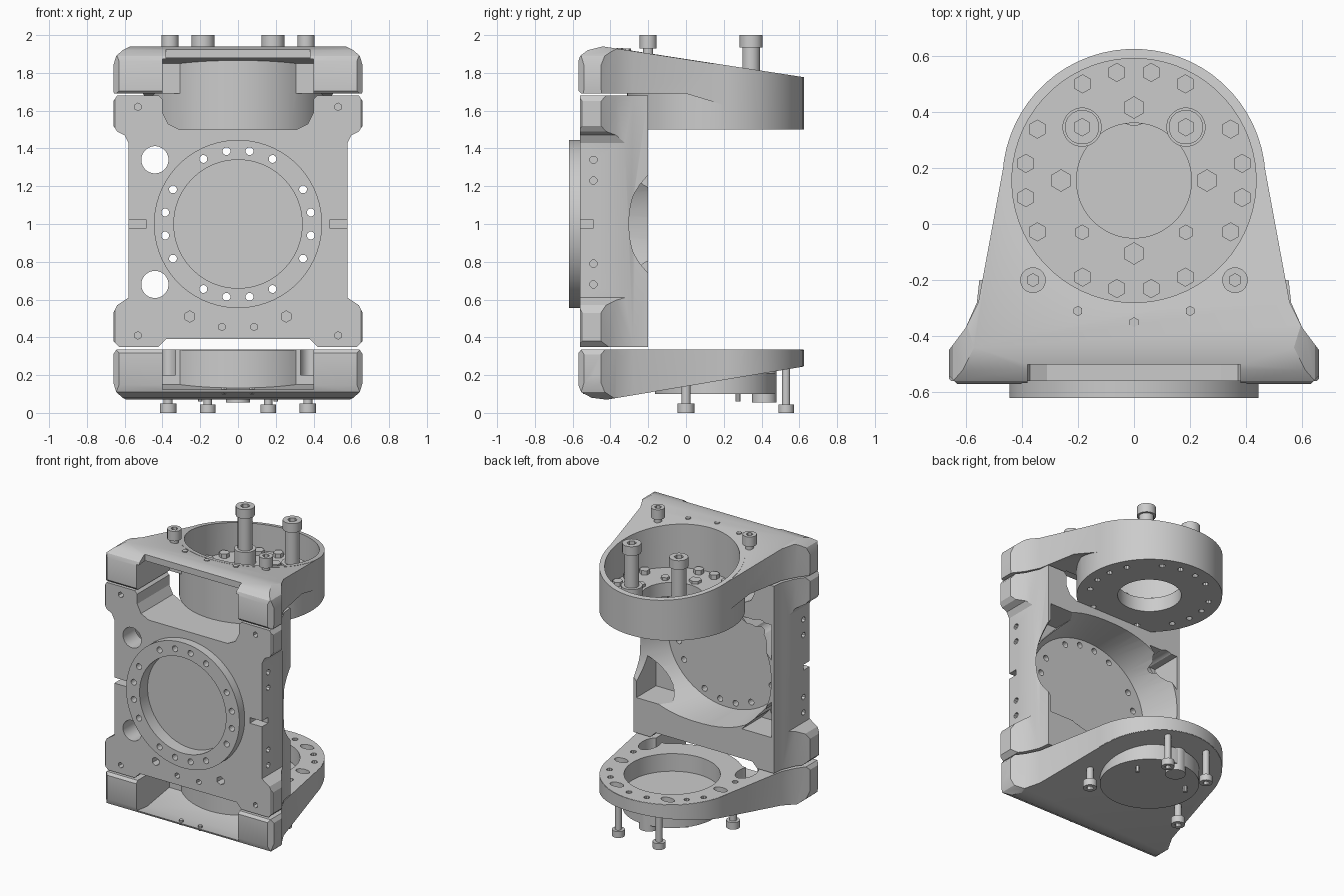
import bpy, bmesh, math
from math import sin, cos, radians, pi, copysign

if "Cube" in bpy.data.objects:
    bpy.data.objects.remove(bpy.data.objects["Cube"])

CY = 0.155                      # hub axis position in y
FLOOR = 1.6                     # upper hub floor height
RING = [s + a for s in (0, 180) for a in (9, 28, 62, 81, 99, 118, 152, 171)]


def prism(name, pts, axis, lo, hi, pts2=None):
    """Extrude a 2D outline along an axis; pts2 is an optional end outline."""
    place = {'x': lambda p, t: (t, p[0], p[1]),
             'y': lambda p, t: (p[0], t, p[1]),
             'z': lambda p, t: (p[0], p[1], t)}[axis]
    bm = bmesh.new()
    a = [bm.verts.new(place(p, lo)) for p in pts]
    b = [bm.verts.new(place(p, hi)) for p in (pts2 or pts)]
    n = len(a)
    bm.faces.new(a)
    bm.faces.new(b[::-1])
    for i in range(n):
        bm.faces.new((a[i], b[i], b[(i + 1) % n], a[(i + 1) % n]))
    bmesh.ops.recalc_face_normals(bm, faces=bm.faces)
    me = bpy.data.meshes.new(name)
    bm.to_mesh(me)
    bm.free()
    ob = bpy.data.objects.new(name, me)
    bpy.context.collection.objects.link(ob)
    return ob


def ring(c, r, n=64, rz=None, e=1):
    """Ellipse outline; e below 1 makes it squarer."""
    rz = rz or r
    ang = [2 * pi * (i + .5) / n for i in range(n)]
    sp = lambda v: copysign(abs(v) ** e, v)
    return [(c[0] + r * sp(cos(t)), c[1] + rz * sp(sin(t))) for t in ang]


def cyl(name, c, r, axis, lo, hi, n=64):
    return prism(name, ring(c, r, n), axis, lo, hi)


def box(name, x0, x1, y0, y1, z0, z1):
    return prism(name, [(x0, y0), (x1, y0), (x1, y1), (x0, y1)], 'z', z0, z1)


def mirror(half):
    return half + [(-a, b) for a, b in reversed(half)]


def combine(ob, others, op='DIFFERENCE'):
    bpy.context.view_layer.objects.active = ob
    for o in others:
        m = ob.modifiers.new('bool', 'BOOLEAN')
        m.operation, m.object, m.solver = op, o, 'EXACT'
        bpy.ops.object.modifier_apply(modifier=m.name)
        bpy.data.objects.remove(o, do_unlink=True)


def around(c, r, angles):
    return [(c[0] + r * cos(radians(a)), c[1] + r * sin(radians(a))) for a in angles]


# ---- main upright frame ----
front = mirror([(.38, .39), (.42, .35), (.63, .35), (.66, .38), (.66, .53), (.64, .57), (.58, .61),
                (.58, 1.43), (.6, 1.47), (.64, 1.49), (.66, 1.52), (.66, 1.65), (.64, 1.68),
                (.42, 1.68), (.40, 1.66), (.40, 1.59), (.37, 1.53), (.31, 1.5)])
frame = prism('main_frame', front, 'y', -.56, -.2)
plan = mirror([(.64, -.57), (.66, -.55), (.66, -.45), (.6, -.37), (.56, -.28), (.55, -.19)])
combine(frame, [prism('c', plan, 'z', .2, 1.8)], 'INTERSECT')
cuts = [prism('c', ring((0, 1), .47, 64, .43), 'y', -.47, -.15, ring((.06, 1), .6, 64, .45, .85)),  # rear bowl
        cyl('c', (0, 1), .34, 'y', -.7, -.53)]                                                 # front recess
cuts += [cyl('c', (-.44, z), .072, 'y', -.7, -.1, 32) for z in (.68, 1.34)]
for s in (-1, 1):
    cuts.append(box('c', s * .54 - .055, s * .54 + .055, -.7, -.49, .98, 1.02))
    # triangular rear corner pockets
    cuts += [prism('c', [(s * .3, 1 + t * .4), (s * .53, 1 + t * .4), (s * .53, 1 + t * .15)], 'y', -.42, -.1)
             for t in (-1, 1)]
    cuts += [cyl('c', (s * x, z), r, 'y', -.7, -.5, 6) for x, z, r in
             ((.53, 1.62, .02), (.53, .41, .02), (.255, .51, .03), (.085, .455, .02))]
    cuts += [cyl('c', (-.49, z), .02, 'x', s * .59 - .05, s * .59 + .05, 8) for z in (.68, .79, 1.23, 1.34)]
combine(frame, cuts)

# ---- front flange with bolt holes ----
flange = cyl('front_flange', (0, 1), .445, 'y', -.62, -.555)
combine(flange, [cyl('c', (0, 1), .34, 'y', -.7, -.5)])
holes = around((0, 1), .39, RING)
for ob, lo, hi in ((flange, -.7, -.5), (frame, -.6, -.4)):
    combine(ob, [cyl('c', p, .021, 'y', lo, hi, 12) for p in holes])

# ---- the two arms share one plan outline ----
arc = [(.467 * cos(radians(a)), CY + .467 * sin(radians(a))) for a in range(8, 90, 5)]
arm_plan = mirror([(.63, -.57), (.66, -.54), (.66, -.45), (.6, -.37), (.555, -.28)] + arc)


def arm(name, side, face, window, z0, z1, hub_lo, hub_hi, slope):
    ob = prism(name, arm_plan, 'z', z0, z1)
    combine(ob, [prism('c', side, 'x', -1, 1), prism('c', mirror(face), 'y', -1, 1)], 'INTERSECT')
    combine(ob, [prism('c', window, 'x', -.4, .4)])
    hub = cyl('hub', (0, CY), .469, 'z', hub_lo, hub_hi)
    combine(hub, [prism('c', slope, 'x', -1, 1)], 'INTERSECT')
    combine(ob, [hub], 'UNION')
    return ob


upper = arm('upper_arm',
            [(-.575, 1.71), (-.555, 1.69), (0, 1.69), (.2, 1.63), (.65, 1.6), (.65, 1.771),
             (-.44, 1.94), (-.52, 1.92), (-.56, 1.89), (-.575, 1.85)],
            [(.63, 1.4), (.66, 1.72), (.66, 1.84), (.645, 1.89), (.61, 1.92), (.55, 1.95)],
            [(-.7, 1.5), (-.7, 1.86), (-.45, 1.885), (-.2, 1.85), (-.2, 1.5)],
            1.55, 2, 1.5, 2,
            [(-.6, 1.4), (.65, 1.4), (.65, 1.773), (-.6, 1.966)])
combine(upper, [cyl('c', (0, CY), .435, 'z', FLOOR, 2.2), cyl('c', (0, CY), .205, 'z', 1.3, 1.9),
                box('c', -.38, .38, -.7, -.5, 1.6, 2.2)])          # last: set-back front edge
combine(upper, [cyl('c', p, .02, 'z', 1.4, 1.53, 10) for p in around((0, CY), .39, RING)])

lower = arm('lower_arm',
            [(-.575, .31), (-.555, .335), (.65, .335), (.65, .25), (-.42, .07), (-.5, .08), (-.555, .11), (-.575, .16)],
            [(.55, .05), (.61, .08), (.645, .11), (.66, .16), (.66, .31), (.64, .34)],
            [(-.7, .5), (-.7, .14), (-.45, .11), (-.2, .15), (-.2, .5)],
            .03, .4, 0, .333,
            [(-.6, .333), (.65, .333), (.65, .252), (-.6, .042)])
cuts = [cyl('c', (0, CY), .31, 'z', .2, .5)]
for s in (-1, 1):
    cuts += [prism('c', ring((s * .38, -.14), .06, 24, .1), 'z', .2, .5)]
    cuts += [prism('c', ring((s * x, y), .05, 20, .03), 'z', .27, .5) for x, y in ((.2, .49), (.39, .17))]
    cuts += [cyl('c', (s * x, y), .02, 'z', .25, .5, 10) for x, y in ((.07, .54), (.3, .42), (.37, .33), (.4, .02))]
combine(lower, cuts)

# ---- disc and motor stub under the lower arm ----
cyl('lower_disc', (0, CY), .32, 'z', .1, .21)
cyl('lower_stub', (0, .415), .065, 'z', .055, .26, 32)

# ---- bolts on the upper hub floor ----
for i, p in enumerate(around((0, CY), .39, RING)):
    cyl(f'hub_bolt_{i}', p, .034, 'z', FLOOR - .01, FLOOR + .03, 6)
for i, p in enumerate(around((0, CY), .26, (0, 90, 180, 270))):
    cyl(f'inner_bolt_{i}', p, .04, 'z', FLOOR - .01, FLOOR + .02, 6)


# ---- mirrored studs: (x, y, stem radius, stem z range, head radius, head z range) ----
def stud(name, x, y, r, z0, z1, hr, h0, h1):
    for s in (-1, 1):
        ob = cyl(name, (s * x, y), r, 'z', z0, z1, 16)
        head = cyl('head', (s * x, y), hr, 'z', h0, h1, 16)
        combine(ob, [head], 'UNION')
        sock = cyl('c', (s * x, y), hr * .5, 'z', *((h1 - .03, 2.1) if h1 > 1 else (-.1, h0 + .03)), 6)
        combine(ob, [sock])


stud('upper_rear_stud', .185, .345, .048, FLOOR - .01, 1.95, .062, 1.935, 2)
stud('upper_front_stud', .36, -.2, .027, 1.86, 1.95, .046, 1.93, 2)
stud('lower_front_stud', .37, 0, .024, .03, .2, .045, 0, .05)
stud('lower_rear_stud', .16, .53, .022, .03, .28, .042, 0, .045)
for s in (-1, 1):
    cyl('upper_rear_collar', (s * .185, .345), .07, 'z', FLOOR - .01, FLOOR + .1, 24)
    cyl('lower_pin', (s * .2, .275), .014, 'z', .06, .2, 8)
    cyl('inner_small_bolt', (s * .185, -.03), .028, 'z', FLOOR - .01, FLOOR + .02, 6)
    cyl('outer_screw', (s * .2, -.31), .018, 'z', 1.88, 1.928, 6)
    cyl('floor_screw', (s * .075, -.53), .015, 'z', .1, .135, 6)
cyl('outer_screw', (0, -.35), .018, 'z', 1.88, 1.933, 6)

# ---- smooth shading with sharp edges kept ----
for o in bpy.data.objects:
    o.select_set(o.type == 'MESH')
bpy.context.view_layer.objects.active = frame
bpy.ops.object.shade_smooth_by_angle(angle=radians(25))
